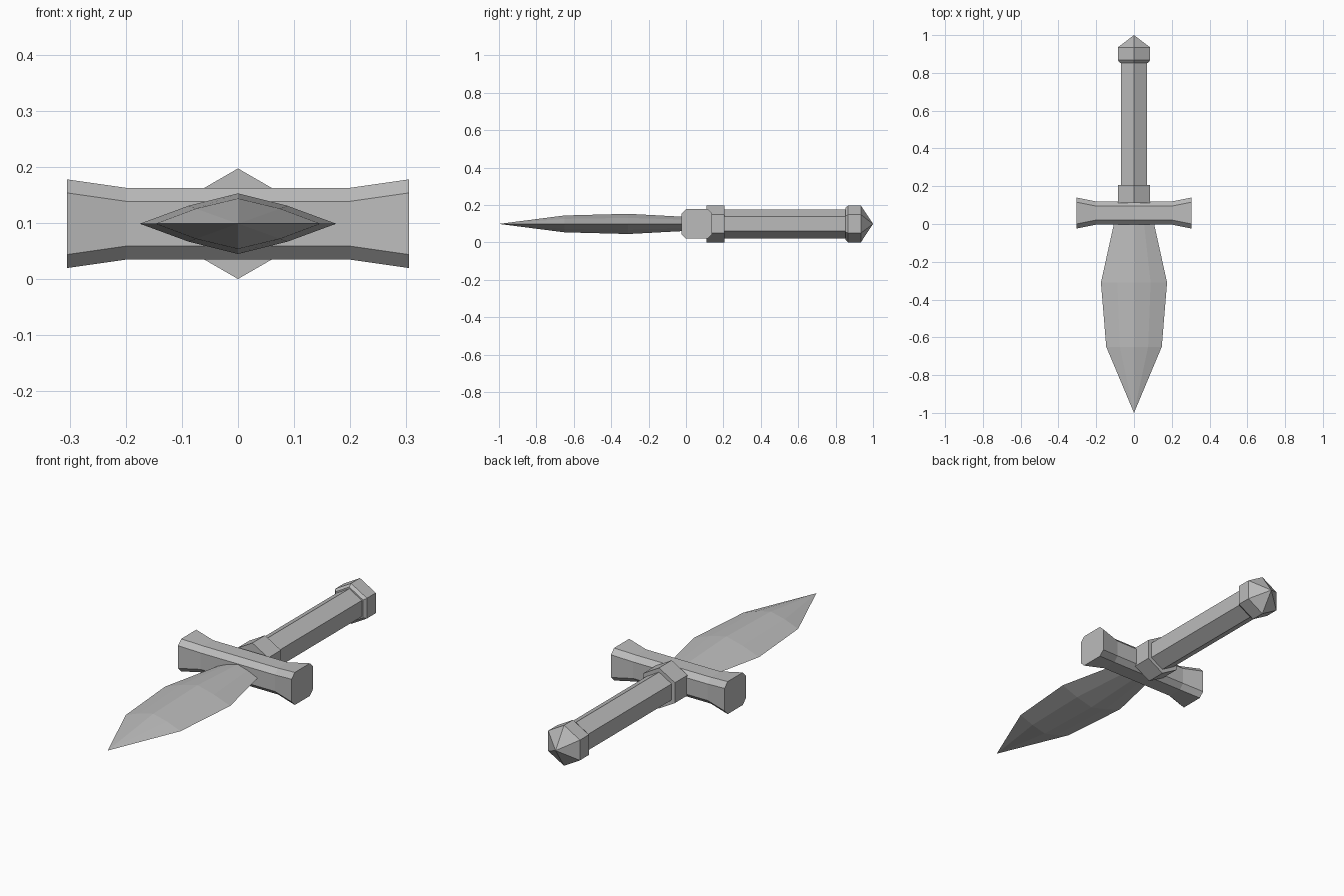
import bpy, bmesh, math
from mathutils import Vector

if "Cube" in bpy.data.objects:
    bpy.data.objects.remove(bpy.data.objects["Cube"], do_unlink=True)

ZC = 0.0985  # height of the long axis

grey = bpy.data.materials.new("plain_grey")
grey.use_nodes = True
colour = (0.5, 0.5, 0.5, 1)
grey.diffuse_color = colour
grey.node_tree.nodes["Principled BSDF"].inputs["Base Color"].default_value = colour


def loft(name, rings):
    """Skin a list of closed rings; a ring of one point closes to a tip."""
    bm = bmesh.new()
    loops = [[bm.verts.new(p) for p in ring] for ring in rings]
    for a, b in zip(loops, loops[1:]):
        n = max(len(a), len(b))
        for i in range(n):
            j = (i + 1) % n
            quad = [a[i % len(a)], a[j % len(a)], b[j % len(b)], b[i % len(b)]]
            bm.faces.new(list(dict.fromkeys(quad)))
    for end in (loops[0], loops[-1]):
        if len(end) > 1:
            bm.faces.new(end)
    bmesh.ops.recalc_face_normals(bm, faces=bm.faces)
    mesh = bpy.data.meshes.new(name)
    bm.to_mesh(mesh)
    bm.free()
    mesh.materials.append(grey)
    obj = bpy.data.objects.new(name, mesh)
    bpy.context.collection.objects.link(obj)
    return obj


def hexagon(y, r):
    if r == 0:
        return [Vector((0, y, ZC))]
    return [Vector((r * math.sin(i * math.pi / 3), y, ZC + r * math.cos(i * math.pi / 3)))
            for i in range(6)]


def lens(y, width, shoulder_x, shoulder_z, height):
    """Blade section with a bulged diamond outline."""
    if width == 0:
        return [Vector((0, y, ZC))]
    w, sx, sz, h = width, shoulder_x, shoulder_z, height
    pts = [(w, 0), (sx, sz), (0, h), (-sx, sz), (-w, 0), (-sx, -sz), (0, -h), (sx, -sz)]
    return [Vector((x, y, ZC + z)) for x, z in pts]


def chamfered(x, half_y, half_z, cut):
    """Guard section: a rectangle with cut corners."""
    a, b, c, d = half_y, half_z, half_y - cut, half_z - cut
    pts = [(a, d), (c, b), (-c, b), (-a, d), (-a, -d), (-c, -b), (c, -b), (a, -d)]
    return [Vector((x, 0.058 + y, ZC + z)) for y, z in pts]


# Blade
loft("blade", [
    lens(0.03, 0.10, 0.05, 0.022, 0.036),
    lens(-0.31, 0.175, 0.088, 0.032, 0.054),
    lens(-0.65, 0.147, 0.075, 0.027, 0.045),
    lens(-1.0, 0, 0, 0, 0),
])

# Flared crossguard
loft("guard", [
    chamfered(-0.305, 0.082, 0.079, 0.024),
    chamfered(-0.2, 0.061, 0.064, 0.024),
    chamfered(0.2, 0.061, 0.064, 0.024),
    chamfered(0.305, 0.082, 0.079, 0.024),
])

# Hexagonal handle parts
loft("collar", [hexagon(0.11, 0.0985), hexagon(0.207, 0.0985)])
loft("grip", [hexagon(0.2, 0.078), hexagon(0.87, 0.078)])
loft("pommel", [hexagon(0.853, 0.086), hexagon(0.867, 0.0985),
                hexagon(0.935, 0.0985), hexagon(1.0, 0)])
